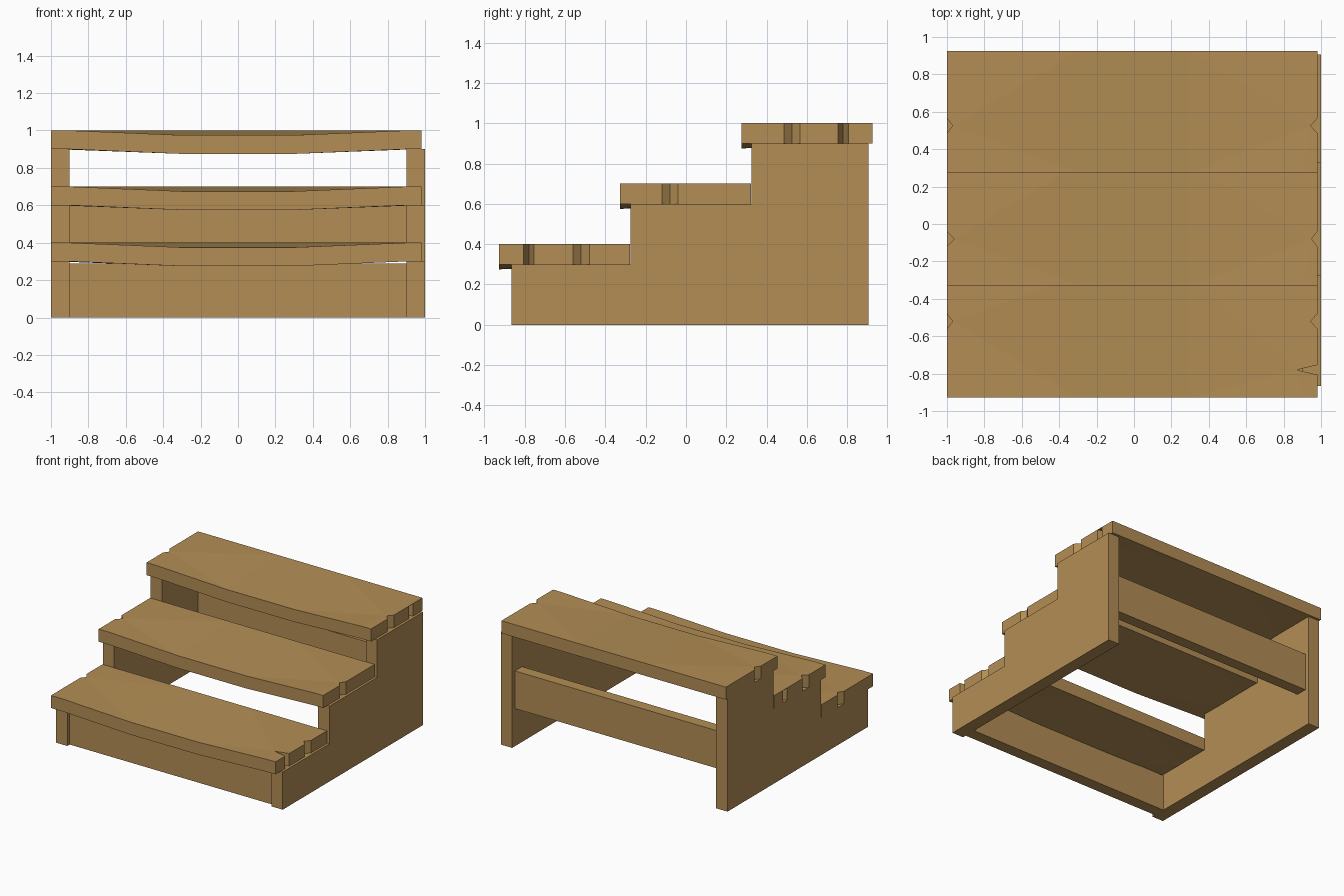
import bpy, bmesh

if "Cube" in bpy.data.objects:
    bpy.data.objects.remove(bpy.data.objects["Cube"])

wood = bpy.data.materials.new("wood")
wood.diffuse_color = (0.45, 0.27, 0.09, 1)
wood.use_nodes = True
wood.node_tree.nodes["Principled BSDF"].inputs["Base Color"].default_value = wood.diffuse_color


def finish(bm, name):
    bmesh.ops.recalc_face_normals(bm, faces=bm.faces)
    mesh = bpy.data.meshes.new(name)
    bm.to_mesh(mesh)
    bm.free()
    mesh.materials.append(wood)
    obj = bpy.data.objects.new(name, mesh)
    bpy.context.collection.objects.link(obj)
    return obj


def prism(name, lower, upper, triangulate=False):
    """Solid between two matching outlines."""
    bm = bmesh.new()
    a = [bm.verts.new(p) for p in lower]
    b = [bm.verts.new(p) for p in upper]
    caps = [bm.faces.new(a[::-1]), bm.faces.new(b)]
    n = len(a)
    for i in range(n):
        j = (i + 1) % n
        bm.faces.new((a[i], a[j], b[j], b[i]))
    if triangulate:
        bmesh.ops.triangulate(bm, faces=caps)
    return finish(bm, name)


# Stepped side panels
profile = [(-0.865, 0), (0.905, 0), (0.905, 0.9), (0.325, 0.9),
           (0.325, 0.6), (-0.275, 0.6), (-0.275, 0.3), (-0.865, 0.3)]
for side, x in (("left", -1.0), ("right", 0.9)):
    prism(side + "_side_panel", [(x, y, z) for y, z in profile],
          [(x + 0.1, y, z) for y, z in profile])


# Cross boards between the panels
def board(name, y0, y1, z0, z1):
    rect = [(y0, z0), (y1, z0), (y1, z1), (y0, z1)]
    prism(name, [(-0.9, y, z) for y, z in rect], [(0.9, y, z) for y, z in rect])


board("front_riser", -0.835, -0.74, 0, 0.29)
board("back_brace", 0.78, 0.87, 0.3, 0.6)


# Treads: front edge sags in the middle, ends have split notches
def tread(name, y0, z0, left, right):
    y1 = y0 + 0.65
    sag = 0.025
    pts = [(-1, y0, 0), (-0.9, y0, 0), (-0.3, y0, sag), (0.3, y0, sag),
           (0.9, y0, 0), (0.98, y0, 0)]
    for y, half, depth in sorted(right):
        pts += [(0.98, y - half, 0), (0.98 - depth, y, 0), (0.98, y + half, 0)]
    pts += [(0.98, y1, 0), (0.3, y1, 0), (-0.3, y1, 0), (-1, y1, 0)]
    for y, half, depth in sorted(left, reverse=True):
        pts += [(-1, y + half, 0), (-1 + depth, y, 0), (-1, y - half, 0)]
    prism(name, [(x, y, z0 - d) for x, y, d in pts],
          [(x, y, z0 + 0.1 - d) for x, y, d in pts], True)


tread("lower_tread", -0.928, 0.3, [(-0.52, 0.04, 0.03)],
      [(-0.78, 0.026, 0.11), (-0.52, 0.04, 0.035)])
tread("middle_tread", -0.328, 0.6, [(0.18, 0.026, 0.11), (-0.08, 0.04, 0.04)],
      [(-0.08, 0.04, 0.03)])
tread("upper_tread", 0.275, 0.9, [(0.525, 0.04, 0.03)],
      [(0.78, 0.026, 0.11), (0.525, 0.04, 0.035)])
